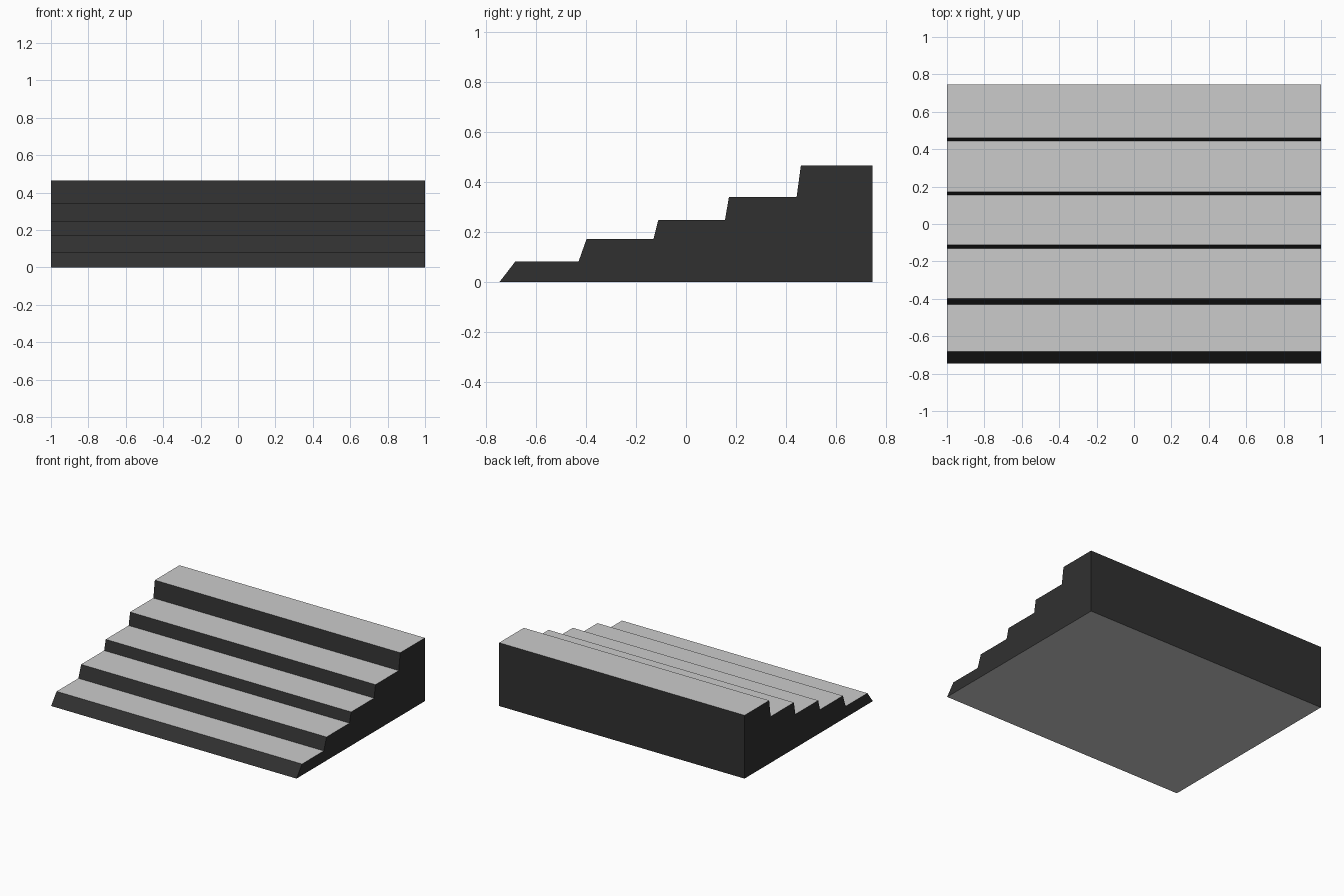
import bpy
import bmesh

if "Cube" in bpy.data.objects:
    bpy.data.objects.remove(bpy.data.objects["Cube"])

# Side profile (y, z): sloped risers and flat treads, front to back
HALF_WIDTH, BACK = 1.0, 0.747
profile = [(-BACK, 0), (-0.683, 0.083), (-0.43, 0.083), (-0.398, 0.173),
           (-0.13, 0.173), (-0.111, 0.248), (0.156, 0.248), (0.172, 0.341),
           (0.443, 0.341), (0.46, 0.466), (BACK, 0.466), (BACK, 0)]


def material(name, value):
    mat = bpy.data.materials.new(name)
    mat.diffuse_color = (value, value, value, 1)
    mat.use_nodes = True
    mat.node_tree.nodes["Principled BSDF"].inputs["Base Color"].default_value = mat.diffuse_color
    return mat


# Extrude the profile across the full width
bm = bmesh.new()
side = bm.faces.new([bm.verts.new((-HALF_WIDTH, y, z)) for y, z in profile])
result = bmesh.ops.extrude_face_region(bm, geom=[side], use_keep_orig=True)
moved = [v for v in result["geom"] if isinstance(v, bmesh.types.BMVert)]
bmesh.ops.translate(bm, verts=moved, vec=(2 * HALF_WIDTH, 0, 0))
bmesh.ops.recalc_face_normals(bm, faces=bm.faces)

# Light treads, dark risers and walls
for face in bm.faces:
    face.material_index = 0 if abs(face.normal.z) > 0.99 else 1

mesh = bpy.data.meshes.new("staircase")
bm.to_mesh(mesh)
bm.free()
mesh.materials.append(material("tread_grey", 0.6))
mesh.materials.append(material("riser_dark", 0.03))
stairs = bpy.data.objects.new("staircase", mesh)
bpy.context.collection.objects.link(stairs)
